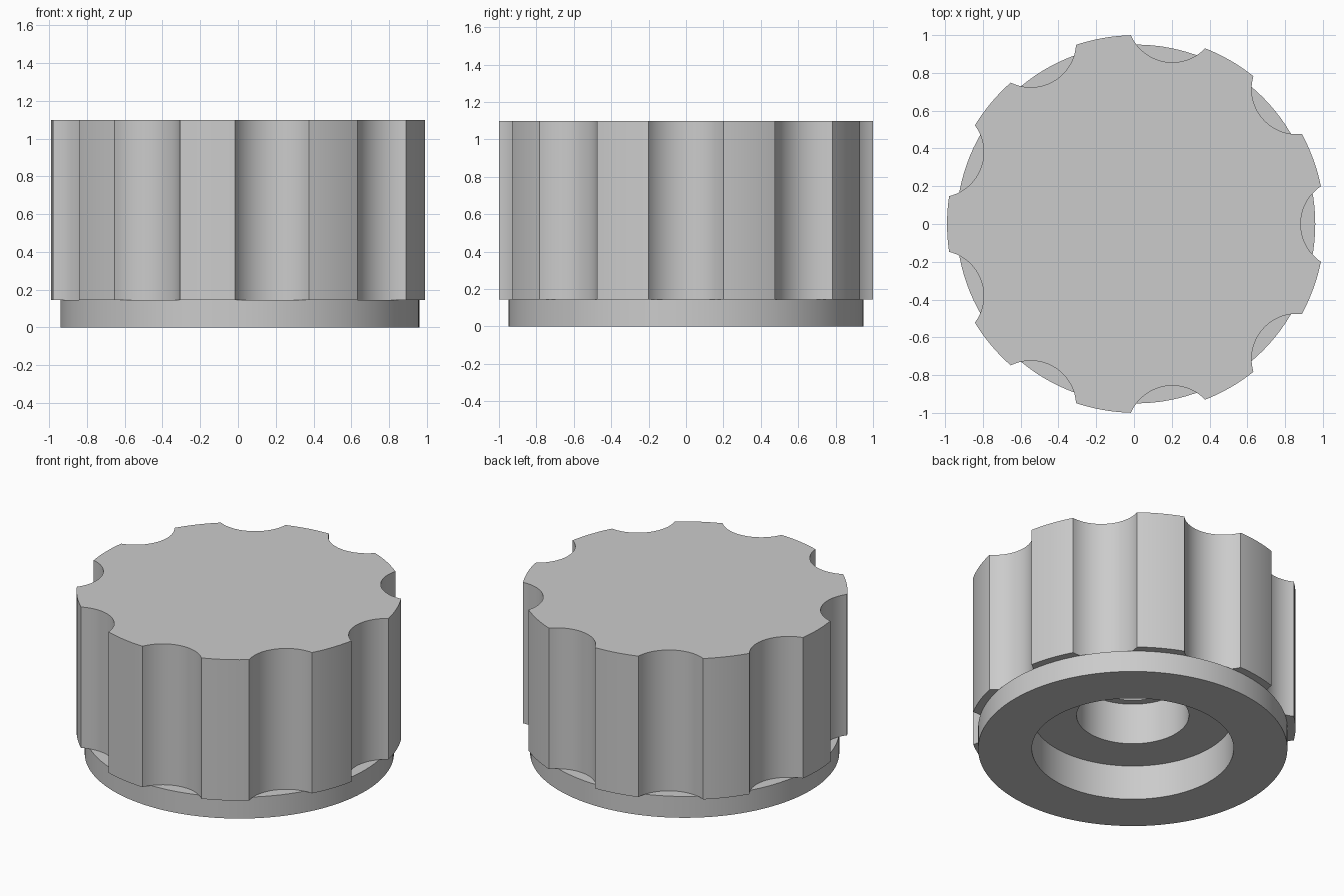
import bpy, bmesh
from math import cos, sin, pi, acos, radians
from mathutils import Vector

if "Cube" in bpy.data.objects:
    bpy.data.objects.remove(bpy.data.objects["Cube"])

CX = 0.01                       # the odd flute count shifts the axis slightly
GRIP_R, FLUTE_R, FLUTE_D, FLUTES = 1.0, 0.24, 1.113, 9
COLLAR_TOP, TOP = 0.145, 1.1

grey = bpy.data.materials.new("light grey")
grey.use_nodes = True
colour = (0.6, 0.6, 0.6, 1)
grey.diffuse_color = colour
grey.node_tree.nodes["Principled BSDF"].inputs["Base Color"].default_value = colour


def circle(r, n=128):
    return [(r * cos(2 * pi * i / n), r * sin(2 * pi * i / n)) for i in range(n)]


def prism(name, outline, z0, z1):
    """Extrude a flat outline from z0 to z1."""
    bm = bmesh.new()
    face = bm.faces.new([bm.verts.new((x + CX, y, z0)) for x, y in outline])
    ext = bmesh.ops.extrude_face_region(bm, geom=[face], use_keep_orig=True)
    moved = [v for v in ext["geom"] if isinstance(v, bmesh.types.BMVert)]
    bmesh.ops.translate(bm, verts=moved, vec=(0, 0, z1 - z0))
    bmesh.ops.recalc_face_normals(bm, faces=bm.faces)
    mesh = bpy.data.meshes.new(name)
    bm.to_mesh(mesh)
    bm.free()
    mesh.materials.append(grey)
    obj = bpy.data.objects.new(name, mesh)
    bpy.context.collection.objects.link(obj)
    return obj


def select(obj):
    bpy.ops.object.select_all(action="DESELECT")
    obj.select_set(True)
    bpy.context.view_layer.objects.active = obj


def bore(target, r, z0, z1):
    """Cut a round hole into the target."""
    cutter = prism("bore_cutter", circle(r), z0, z1)
    cutter.hide_render = True
    mod = target.modifiers.new("bore", "BOOLEAN")
    mod.operation, mod.solver, mod.object = "DIFFERENCE", "EXACT", cutter
    select(target)
    bpy.ops.object.modifier_apply(modifier=mod.name)
    bpy.data.objects.remove(cutter)


# Fluted outline: a concave arc, then a stretch of rim, repeated
half = acos((GRIP_R**2 + FLUTE_D**2 - FLUTE_R**2) / (2 * GRIP_R * FLUTE_D))
edge = Vector((GRIP_R * cos(half), GRIP_R * sin(half)))
sweep = acos((FLUTE_D - edge.x) / FLUTE_R)
step = 2 * pi / FLUTES
outline = []
for k in range(FLUTES):
    a = k * step
    for i in range(25):
        t = a + pi + sweep * (1 - i / 12)
        outline.append((FLUTE_D * cos(a) + FLUTE_R * cos(t),
                        FLUTE_D * sin(a) + FLUTE_R * sin(t)))
    for i in range(1, 10):
        t = a + half + (step - 2 * half) * i / 10
        outline.append((GRIP_R * cos(t), GRIP_R * sin(t)))

# Grip with its stepped bore
grip = prism("fluted_grip", outline, COLLAR_TOP, TOP)
bore(grip, 0.62, -0.1, 0.235)
bore(grip, 0.345, -0.1, 0.515)
bore(grip, 0.295, -0.1, 0.85)

# Round collar under the grip
collar = prism("base_collar", circle(0.95), 0, COLLAR_TOP)
bore(collar, 0.62, -0.1, 0.3)

for obj in (grip, collar):
    select(obj)
    bpy.ops.object.shade_smooth_by_angle(angle=radians(30))
